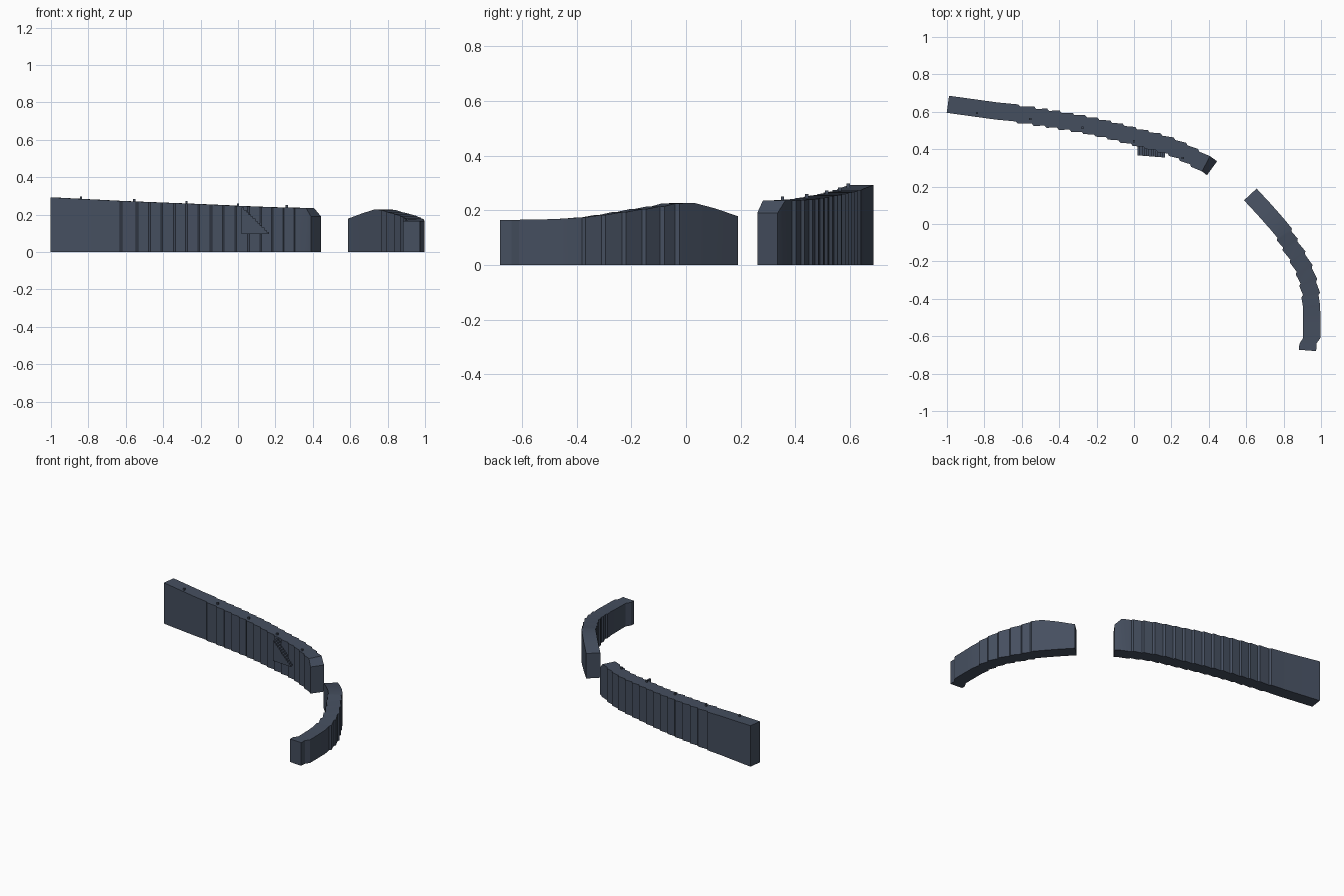
import bpy
import bmesh
from mathutils import Vector

cube = bpy.data.objects.get("Cube")
if cube:
    bpy.data.objects.remove(cube)

stone = bpy.data.materials.new("slate_blue_stone")
stone.use_nodes = True
colour = (0.060, 0.078, 0.115, 1)
stone.diffuse_color = colour
stone.node_tree.nodes["Principled BSDF"].inputs["Base Color"].default_value = colour


def finish(name, bm, smooth=False):
    bmesh.ops.recalc_face_normals(bm, faces=bm.faces)
    mesh = bpy.data.meshes.new(name)
    bm.to_mesh(mesh)
    bm.free()
    mesh.materials.append(stone)
    obj = bpy.data.objects.new(name, mesh)
    bpy.context.collection.objects.link(obj)
    if smooth:
        bpy.ops.object.select_all(action='DESELECT')
        obj.select_set(True)
        bpy.context.view_layer.objects.active = obj
        bpy.ops.object.shade_smooth_by_angle(angle=0.35)
    return obj


def spline(points, steps):
    """Catmull-Rom samples through the points."""
    pts = [Vector(p) for p in points]
    pts = [2 * pts[0] - pts[1]] + pts + [2 * pts[-1] - pts[-2]]
    out = []
    for a, b, c, d in zip(pts, pts[1:], pts[2:], pts[3:]):
        for i in range(steps):
            t = i / steps
            out.append(0.5 * (2 * b + (c - a) * t + (2 * a - 5 * b + 4 * c - d) * t ** 2
                              + (3 * b - a - 3 * c + d) * t ** 3))
    return out + [pts[-2]]


def sweep_wall(name, path, half, stepped, tail=()):
    """Wall along a path of (x, y, top); stepped picks the samples with a small jog."""
    bm = bmesh.new()
    stations = []
    for i, p in enumerate(path):
        along = path[min(i + 1, len(path) - 1)] - path[max(i - 1, 0)]
        along.z = 0
        along.normalize()
        side = Vector((-along.y, along.x, 0))
        if stepped(i, p):
            stations.append((p - along * 0.006 + side * 0.005, side))
            stations.append((p + along * 0.006 - side * 0.005, side))
        else:
            stations.append((p, side))
    stations += [(Vector(p), Vector(s)) for p, s in tail]
    rings = []
    for p, side in stations:
        outer, inner = p + side * half, p - side * half
        rings.append([bm.verts.new(v) for v in (
            (outer.x, outer.y, 0), outer, inner, (inner.x, inner.y, 0))])
    for a, b in zip(rings, rings[1:]):
        for k in range(4):
            bm.faces.new((a[k], a[(k + 1) % 4], b[(k + 1) % 4], b[k]))
    bm.faces.new(rings[0])
    bm.faces.new(rings[-1])
    return finish(name, bm, True)


# Long wall, with a sloped end beside the gap
long_path = spline([(-0.995, 0.64, 0.292), (-0.62, 0.588, 0.273), (-0.4, 0.555, 0.264),
                    (-0.2, 0.518, 0.256), (0, 0.468, 0.247), (0.2, 0.413, 0.239),
                    (0.385, 0.322, 0.235)], 3)
sweep_wall("long_wall", long_path, 0.046, lambda i, p: -0.63 < p.x < 0.37,
           [((0.417, 0.298, 0.19), (0.59, 0.81, 0))])

# Short wall, rising from the gap and then falling along the bend
short_path = spline([(0.622, 0.158, 0.178), (0.765, 0, 0.227), (0.835, -0.11, 0.214),
                     (0.91, -0.245, 0.193), (0.945, -0.38, 0.174), (0.95, -0.5, 0.167),
                     (0.95, -0.61, 0.165)], 2)
sweep_wall("short_wall", short_path, 0.046, lambda i, p: -0.42 < p.y < -0.02,
           [((0.93, -0.64, 0.165), (1, 0.03, 0)), ((0.928, -0.676, 0.165), (1, -0.08, 0))])


def prism(name, outline, bottom, top):
    bm = bmesh.new()
    base = bm.faces.new([bm.verts.new((x, y, bottom)) for x, y in outline])
    grown = bmesh.ops.extrude_face_region(bm, geom=[base])
    verts = [v for v in grown["geom"] if isinstance(v, bmesh.types.BMVert)]
    bmesh.ops.translate(bm, verts=verts, vec=(0, 0, top - bottom))
    return finish(name, bm)


# Stair against the inner face
steps = 12
run = 0.145 / steps
for i in range(steps):
    x0, x1 = 0.02 + i * run, 0.02 + (i + 1) * run
    y0, y1 = [0.367 - 0.08 * (x - 0.02) for x in (x0, x1)]
    prism(f"stair_step_{i + 1}", [(x0, y0), (x1, y1), (x1, y1 + 0.05), (x0, y0 + 0.065)],
          0.095, 0.237 - i * 0.142 / steps)

# Small posts on the inner edge of the top
for i, (x, y, z) in enumerate([(-0.84, 0.593, 0.297), (-0.555, 0.562, 0.283),
                               (-0.275, 0.515, 0.272), (0, 0.442, 0.26), (0.26, 0.353, 0.25)]):
    r = 0.006
    prism(f"edge_post_{i + 1}", [(x - r, y - r), (x + r, y - r), (x + r, y + r), (x - r, y + r)],
          z - 0.05, z)
